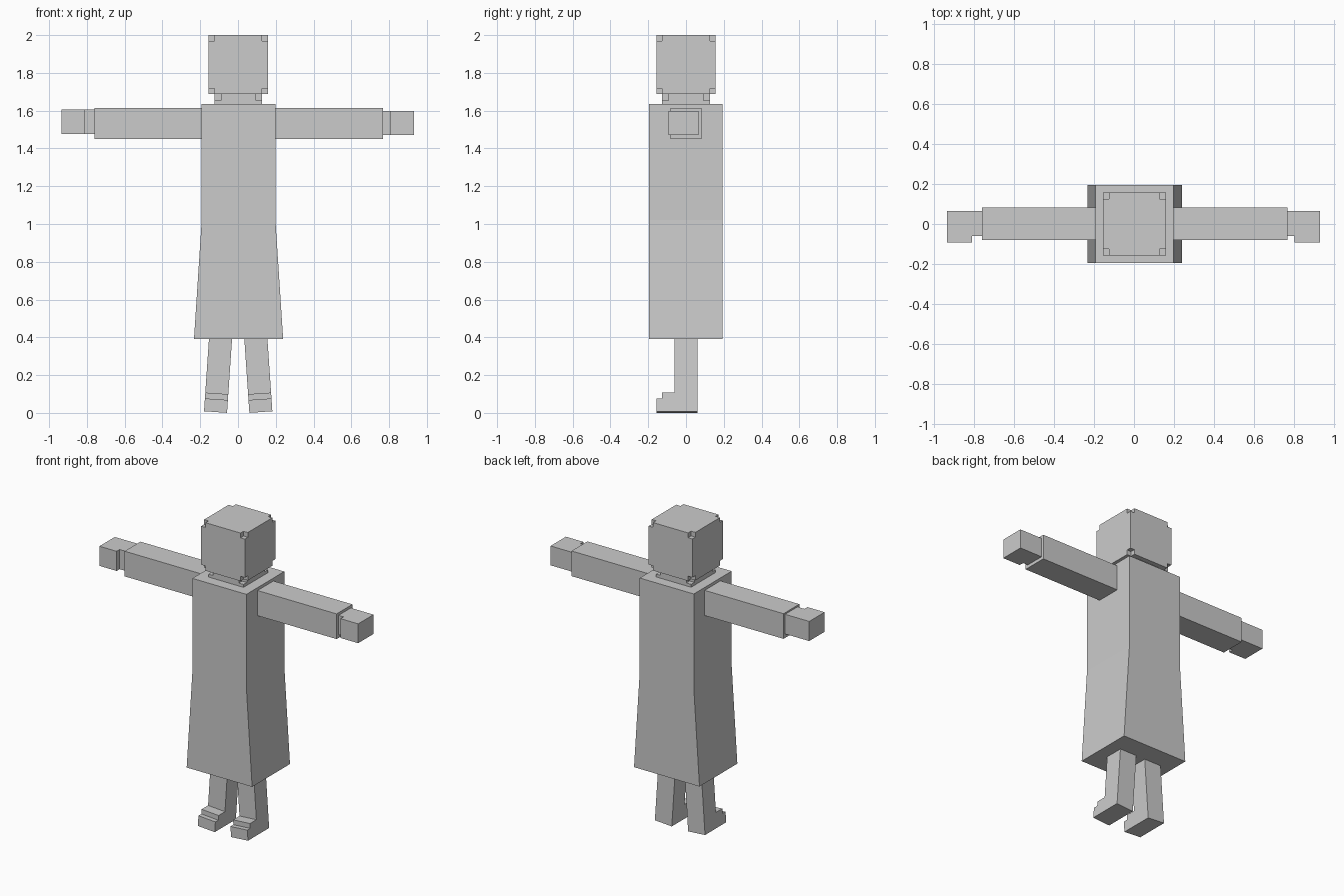
import bpy, bmesh, math
from mathutils import Matrix, Vector

if "Cube" in bpy.data.objects:
    bpy.data.objects.remove(bpy.data.objects["Cube"])

grey = bpy.data.materials.new("plain_grey")
grey.diffuse_color = (0.6, 0.6, 0.6, 1)
grey.use_nodes = True
grey.node_tree.nodes["Principled BSDF"].inputs["Base Color"].default_value = grey.diffuse_color


def finish(name, bm, matrix=None):
    if matrix:
        bm.transform(matrix)
    bmesh.ops.recalc_face_normals(bm, faces=bm.faces)
    mesh = bpy.data.meshes.new(name)
    bm.to_mesh(mesh)
    bm.free()
    mesh.materials.append(grey)
    obj = bpy.data.objects.new(name, mesh)
    bpy.context.collection.objects.link(obj)
    return obj


def extrude_profile(name, points, offset, matrix=None):
    """Prism from a closed profile of 3D points pushed along offset."""
    bm = bmesh.new()
    face = bm.faces.new([bm.verts.new(p) for p in points])
    ext = bmesh.ops.extrude_face_region(bm, geom=[face], use_keep_orig=True)
    new = [v for v in ext["geom"] if isinstance(v, bmesh.types.BMVert)]
    bmesh.ops.translate(bm, verts=new, vec=offset)
    return finish(name, bm, matrix)


def notched_box(name, lo, hi, n, levels=(0, 2)):
    """Box with a small cube missing at each corner on the given levels."""
    cuts = [(lo[a], lo[a] + n, hi[a] - n, hi[a]) for a in range(3)]

    def filled(c):
        if min(c) < 0 or max(c) > 2:
            return False
        return not (c[0] != 1 and c[1] != 1 and c[2] in levels)

    bm = bmesh.new()
    for c in [(i, j, k) for i in range(3) for j in range(3) for k in range(3)]:
        if not filled(c):
            continue
        for a in range(3):
            for side in (0, 1):
                other = list(c)
                other[a] += 2 * side - 1
                if filled(other):
                    continue
                b, d = (a + 1) % 3, (a + 2) % 3
                quad = []
                for u, w in ((0, 0), (1, 0), (1, 1), (0, 1)):
                    p = Vector()
                    p[a] = cuts[a][c[a] + side]
                    p[b] = cuts[b][c[b] + u]
                    p[d] = cuts[d][c[d] + w]
                    quad.append(bm.verts.new(p))
                bm.faces.new(quad)
    bmesh.ops.remove_doubles(bm, verts=bm.verts, dist=1e-4)
    bmesh.ops.recalc_face_normals(bm, faces=bm.faces)
    bmesh.ops.dissolve_limit(bm, angle_limit=0.01, verts=bm.verts, edges=bm.edges)
    return finish(name, bm)


# Head and neck
notched_box("head", (-0.156, -0.157, 1.687), (0.159, 0.157, 2.0), 0.031)
notched_box("neck", (-0.125, -0.126, 1.58), (0.128, 0.126, 1.687), 0.034, levels=(2,))

# Long robe flaring below the waist
extrude_profile("robe", [(x, -0.196, z) for x, z in (
    (-0.233, 0.39), (0.239, 0.39), (0.198, 1.02), (0.198, 1.634),
    (-0.192, 1.634), (-0.192, 1.02))], (0, 0.39, 0))

# Sleeves, and hands with a cut-in front at the wrist
for side, s, end, step, tip, z0, z1 in (
        ("left", -1, 0.761, 0.811, 0.935, 1.477, 1.605),
        ("right", 1, 0.768, 0.804, 0.931, 1.472, 1.598)):
    extrude_profile(side + "_sleeve", [(s * 0.15, y, z) for y, z in (
        (-0.081, 1.451), (0.082, 1.451), (0.082, 1.615), (-0.081, 1.615))],
        (s * (end - 0.15), 0, 0))
    extrude_profile(side + "_hand", [(s * x, y, z0) for x, y in (
        (end - 0.1, -0.061), (step, -0.061), (step, -0.092), (tip, -0.092),
        (tip, 0.066), (end - 0.1, 0.066))], (0, 0, z1 - z0))

# Splayed legs with stepped shoes
for side, s in (("left", -1), ("right", 1)):
    place = Matrix.Translation((s * 0.12 + 0.001, 0, 0.0045)) @ \
        Matrix.Rotation(-s * math.radians(3.9), 4, 'Y')
    extrude_profile(side + "_leg", [(-0.061, y, z) for y, z in (
        (-0.157, 0), (0.061, 0), (0.061, 0.6), (-0.061, 0.6),
        (-0.061, 0.099), (-0.127, 0.099), (-0.127, 0.068), (-0.157, 0.068))],
        (0.122, 0, 0), place)
